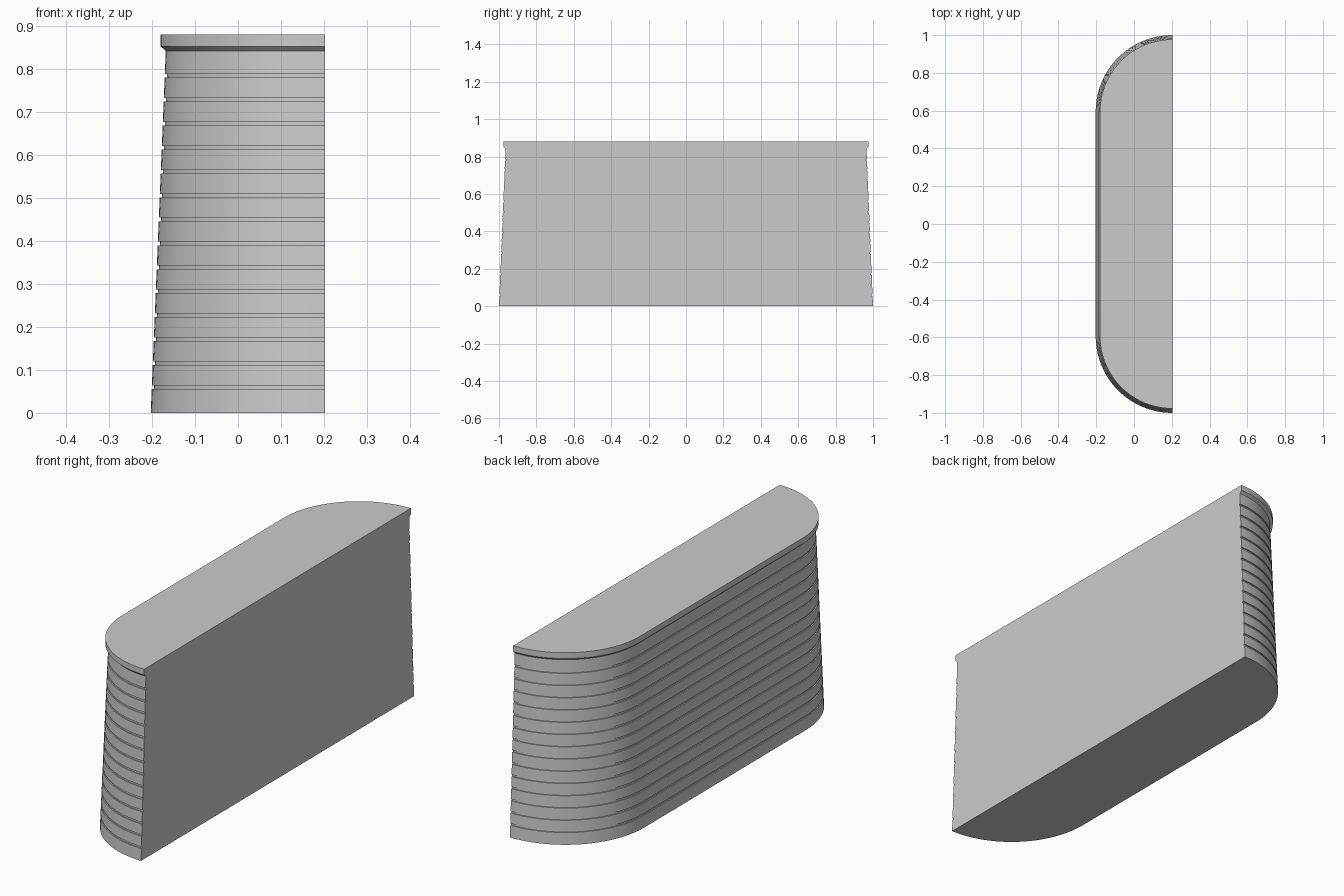
import bpy, bmesh, math

cube = bpy.data.objects.get("Cube")
if cube:
    bpy.data.objects.remove(cube, do_unlink=True)

# One plain concrete grey
grey = bpy.data.materials.new("concrete grey")
grey.use_nodes = True
colour = (0.6, 0.6, 0.6, 1)
grey.diffuse_color = colour
grey.node_tree.nodes["Principled BSDF"].inputs["Base Color"].default_value = colour

FLAT_X, RADIUS, HALF_Y = 0.203, 0.406, 1.0
ARC_STEPS = 24
TAPER = 0.035 / 0.842
PITCH, GROOVE, DEPTH = 0.0557, 0.0085, 0.005


def outline(inset):
    """Half-stadium plan: flat on +x, two quarter-round corners on -x."""
    r = RADIUS - inset
    cy = HALF_Y - RADIUS
    quarter = [(FLAT_X - r * math.sin(a), cy + r * math.cos(a))
               for a in (math.pi / 2 * i / ARC_STEPS for i in range(ARC_STEPS + 1))]
    return quarter + [(x, -y) for x, y in reversed(quarter)]


def loft(name, profile):
    """Stack the plan along (inset, height) pairs and cap both ends."""
    bm = bmesh.new()
    rings = [[bm.verts.new((x, y, z)) for x, y in outline(inset)] for inset, z in profile]
    n = len(rings[0])
    for low, high in zip(rings, rings[1:]):
        for i in range(n - 1):
            bm.faces.new((low[i], low[i + 1], high[i + 1], high[i]))
    bm.faces.new(rings[0])
    bm.faces.new(rings[-1])
    # Flat side as one polygon following the stepped edges
    bm.faces.new([r[0] for r in rings] + [r[-1] for r in reversed(rings)])
    bmesh.ops.recalc_face_normals(bm, faces=bm.faces)
    mesh = bpy.data.meshes.new(name)
    bm.to_mesh(mesh)
    bm.free()
    mesh.materials.append(grey)
    obj = bpy.data.objects.new(name, mesh)
    bpy.context.collection.objects.link(obj)
    bpy.ops.object.select_all(action='DESELECT')
    obj.select_set(True)
    bpy.context.view_layer.objects.active = obj
    bpy.ops.object.shade_smooth_by_angle(angle=math.radians(30))
    return obj


# Tapered wall with square grooves, then a flared coping on top
profile = [(0, 0)]
for k in range(1, 15):
    z0 = k * PITCH
    z1 = z0 + GROOVE
    profile += [(z0 * TAPER, z0), (z0 * TAPER + DEPTH, z0),
                (z1 * TAPER + DEPTH, z1), (z1 * TAPER, z1)]
profile += [(0.035, 0.842), (0.023, 0.853), (0.023, 0.88)]
loft("grooved_wall_with_coping", profile)
